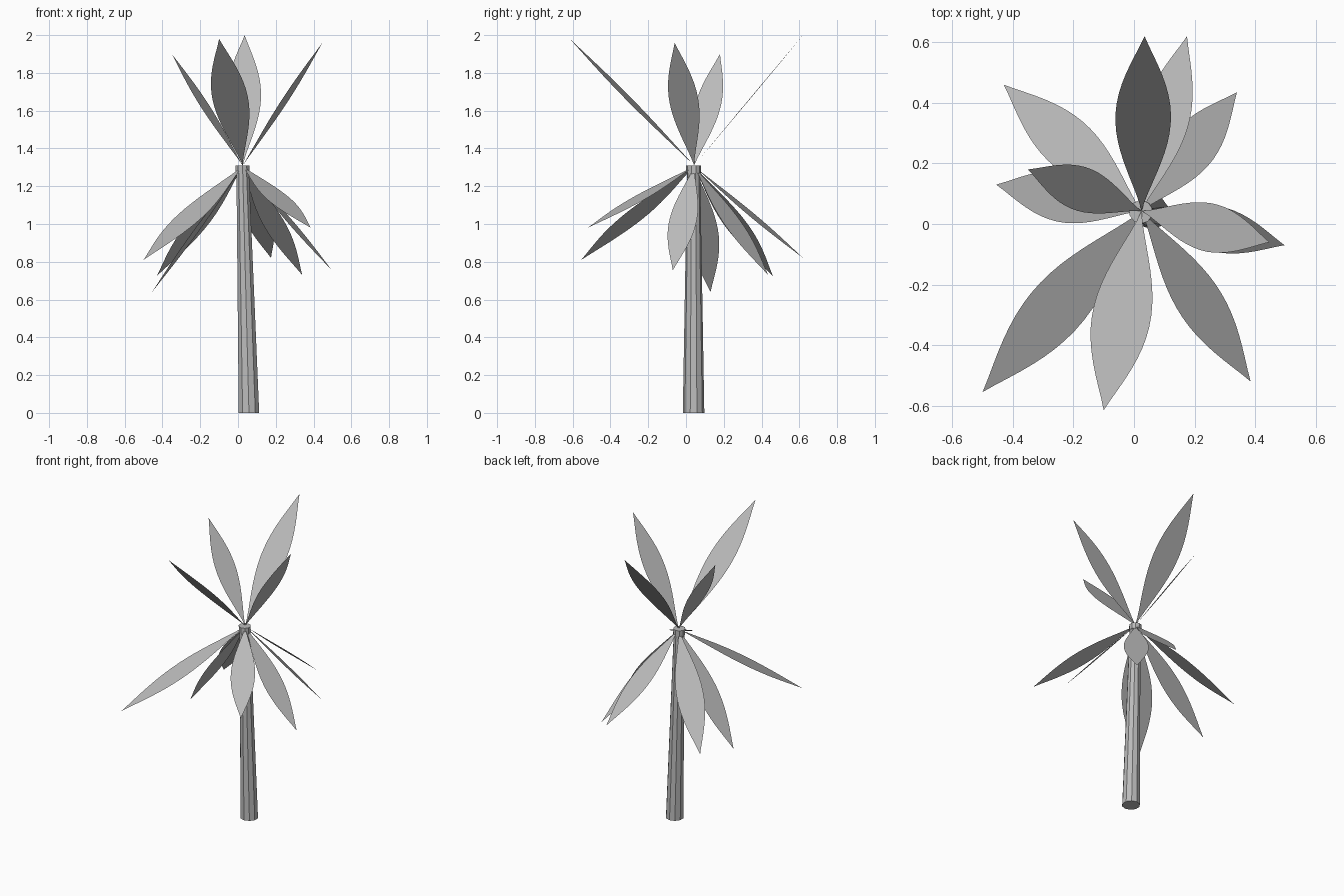
import bpy, bmesh, math
from mathutils import Vector

if "Cube" in bpy.data.objects:
    bpy.data.objects.remove(bpy.data.objects["Cube"])

grey = bpy.data.materials.new("plain grey")
grey.use_nodes = True
colour = (0.5, 0.5, 0.5, 1)
grey.diffuse_color = colour
grey.node_tree.nodes["Principled BSDF"].inputs["Base Color"].default_value = colour


def finish(bm, name):
    mesh = bpy.data.meshes.new(name)
    bm.to_mesh(mesh)
    bm.free()
    mesh.materials.append(grey)
    obj = bpy.data.objects.new(name, mesh)
    bpy.context.collection.objects.link(obj)
    return obj


def make_stem(name, sections, sides=10):
    """Faceted tube through (centre, radius) sections, capped at both ends."""
    bm = bmesh.new()
    rings = []
    for centre, radius in sections:
        ring = []
        for i in range(sides):
            a = math.tau * (i + 0.5) / sides
            ring.append(bm.verts.new(Vector(centre) + radius * Vector((math.cos(a), math.sin(a), 0))))
        rings.append(ring)
    for low, high in zip(rings, rings[1:]):
        for i in range(sides):
            j = (i + 1) % sides
            bm.faces.new((low[i], low[j], high[j], high[i]))
    bm.faces.new(rings[0][::-1])
    bm.faces.new(rings[-1])
    return finish(bm, name)


def make_leaf(name, root, tip, steps=18):
    """Flat pointed blade whose width runs level, across its own axis."""
    root, tip = Vector(root), Vector(tip)
    axis = tip - root
    across = Vector((-axis.y, axis.x, 0)).normalized() * axis.length * 0.102
    bm = bmesh.new()
    left, right = [], []
    for k in range(1, steps):
        t = k / steps
        width = math.sin(math.pi * t ** 1.1) ** 1.1
        left.append(bm.verts.new(root + axis * t + across * width))
        right.append(bm.verts.new(root + axis * t - across * width))
    start, end = bm.verts.new(root), bm.verts.new(tip)
    bm.faces.new([start] + right + [end] + left[::-1])
    return finish(bm, name)


# Leaning tapered trunk with a small collar at the crown
make_stem("trunk", [((0.058, 0.04, 0), 0.057), ((0.025, 0.04, 1.27), 0.035)])
make_stem("crown_collar", [((0.024, 0.04, 1.27), 0.039), ((0.023, 0.04, 1.31), 0.039)])

# Rising leaves
upper_tips = {
    "upper_leaf_back": (0.035, 0.62, 2.0),
    "upper_leaf_right": (-0.35, 0.18, 1.9),
    "upper_leaf_left": (0.447, -0.06, 1.96),
    "upper_leaf_front": (-0.10, -0.615, 1.98),
}
for name, tip in upper_tips.items():
    make_leaf(name, (0.025, 0.043, 1.31), tip)

# Drooping leaves
lower_tips = {
    "lower_leaf_front_right": (-0.5, -0.555, 0.81),
    "lower_leaf_front_left": (0.385, -0.52, 0.98),
    "lower_leaf_left": (0.497, -0.07, 0.755),
    "lower_leaf_back_left": (0.34, 0.435, 0.73),
    "lower_leaf_back": (0.175, 0.62, 0.82),
    "lower_leaf_back_right": (-0.43, 0.46, 0.725),
    "lower_leaf_right": (-0.455, 0.13, 0.64),
}
for name, tip in lower_tips.items():
    make_leaf(name, (0.025, 0.043, 1.305), tip)
